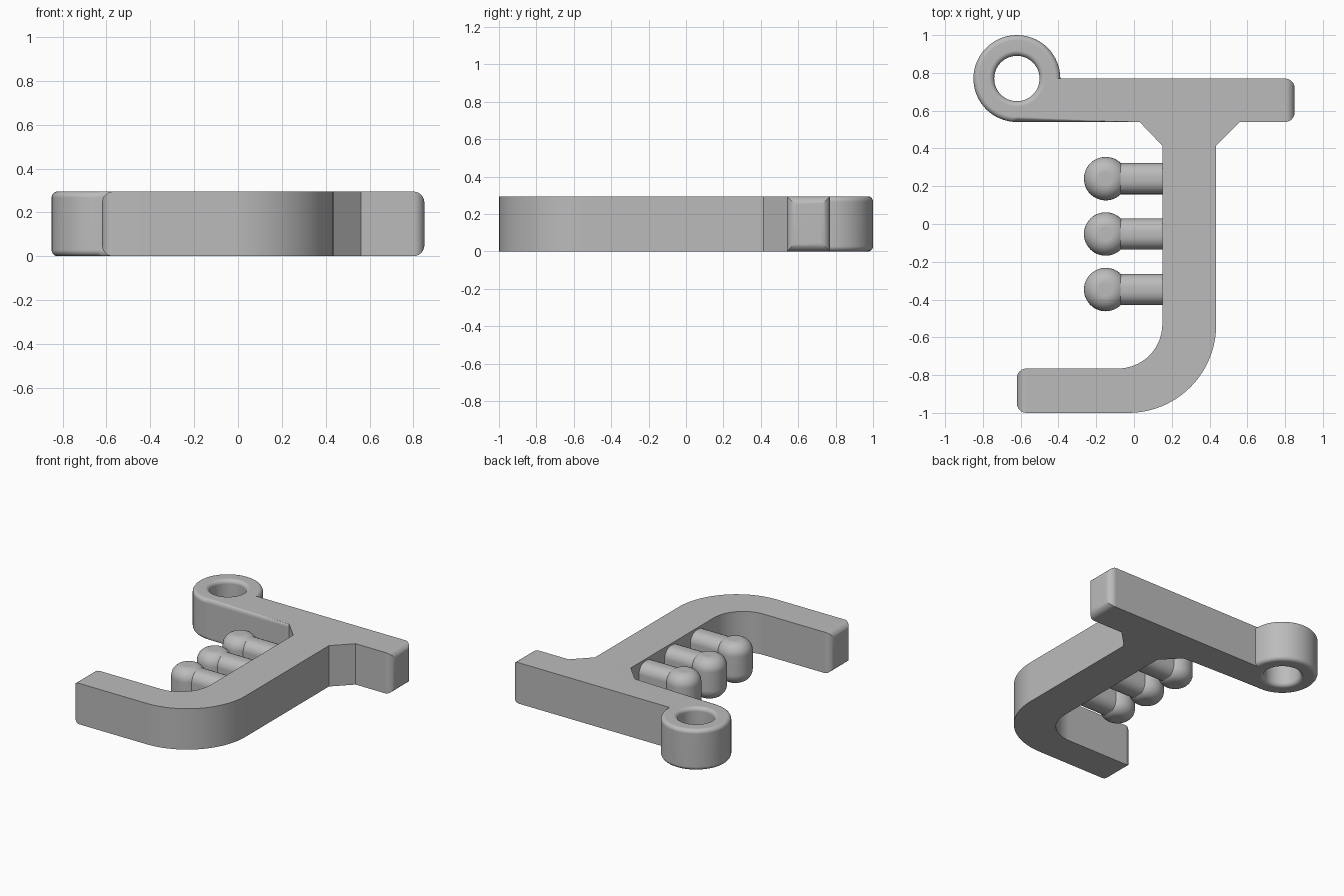
import bpy, bmesh
from math import cos, sin, radians

if "Cube" in bpy.data.objects:
    bpy.data.objects.remove(bpy.data.objects["Cube"], do_unlink=True)

H = 0.295
RING = (-0.62, 0.77)
RIM = 0.23

grey = bpy.data.materials.new("plain_grey")
grey.diffuse_color = (0.5, 0.5, 0.5, 1)
grey.use_nodes = True
grey.node_tree.nodes["Principled BSDF"].inputs["Base Color"].default_value = (0.5, 0.5, 0.5, 1)


def arc(c, r, a0, a1, n):
    return [(c[0] + r * cos(radians(a0 + (a1 - a0) * i / n)),
             c[1] + r * sin(radians(a0 + (a1 - a0) * i / n))) for i in range(n + 1)]


def round_edges(bm, edges, radius, segments=6):
    bmesh.ops.bevel(bm, geom=edges, offset=radius, segments=segments,
                    profile=0.5, affect='EDGES', clamp_overlap=True)


def finish(bm, name):
    bmesh.ops.recalc_face_normals(bm, faces=bm.faces)
    mesh = bpy.data.meshes.new(name)
    bm.to_mesh(mesh)
    bm.free()
    mesh.materials.append(grey)
    ob = bpy.data.objects.new(name, mesh)
    bpy.context.collection.objects.link(ob)
    bpy.ops.object.select_all(action='DESELECT')
    ob.select_set(True)
    bpy.context.view_layer.objects.active = ob
    bpy.ops.object.shade_smooth_by_angle(angle=radians(30))
    mod = ob.modifiers.new("even_shading", 'WEIGHTED_NORMAL')
    mod.keep_sharp = True
    return ob


# Hook body: ring, crossbar, stem and curved foot as one flat outline
upper_rim = arc(RING, RIM, 0, 180, 32)
lower_rim = arc(RING, RIM, 180, 270, 16)
upper_hole = arc(RING, 0.12, 180, 0, 32)
lower_hole = arc(RING, 0.12, 360, 180, 32)
outline = lower_rim + [(0.03, 0.54), (0.15, 0.415)]
outline += arc((-0.085, -0.53), 0.235, 0, -90, 16)
outline += [(-0.62, -0.765), (-0.62, -1.0)]
outline += arc((-0.03, -0.535), 0.465, -90, 0, 24)
outline += [(0.435, 0.415), (0.56, 0.54), (0.85, 0.54), (0.85, 0.77)]

bm = bmesh.new()
known = {}


def vert(p):
    key = (round(p[0], 4), round(p[1], 4))
    if key not in known:
        known[key] = bm.verts.new((p[0], p[1], 0))
    return known[key]


# Two faces share the ring so that its hole stays open
for loop in (upper_rim + upper_hole, outline + upper_rim[:1] + lower_hole):
    bm.faces.new([vert(p) for p in loop])
top = bmesh.ops.extrude_face_region(bm, geom=bm.faces[:])["geom"]
for v in top:
    if isinstance(v, bmesh.types.BMVert):
        v.co.z = H
bmesh.ops.recalc_face_normals(bm, faces=bm.faces)


def at_end(v):
    return v.co.x > 0.849 or (abs(v.co.x + 0.62) < 0.001 and v.co.y < -0.7)


def on_rim(e):
    a, b = e.verts
    if abs(a.co.z - b.co.z) > 0.01:
        return False
    mid = (a.co + b.co) / 2
    ring_d = [((v.co.x - RING[0]) ** 2 + (v.co.y - RING[1]) ** 2) ** 0.5 for v in e.verts]
    circle = any(all(abs(d - r) < 0.002 for d in ring_d) for r in (RIM, 0.12))
    bar = mid.x < 0 and all(abs(v.co.y - 0.54) < 0.001 for v in e.verts)
    return circle or bar


round_edges(bm, [e for e in bm.edges if at_end(e.verts[0]) and at_end(e.verts[1])], 0.05)
round_edges(bm, [e for e in bm.edges if on_rim(e)], 0.028)
finish(bm, "hook_body")

# Three pegs, each a rounded bar ending in a rounded upright knob
for i, y in enumerate((0.24, -0.053, -0.347)):
    bm = bmesh.new()
    bmesh.ops.create_cube(bm, size=1)
    for v in bm.verts:
        v.co.x = 0.005 + v.co.x * 0.31
        v.co.y = y + v.co.y * 0.165
        v.co.z = H / 2 + v.co.z * 0.267
    round_edges(bm, [e for e in bm.edges
                     if abs(e.verts[0].co.x - e.verts[1].co.x) > 0.1], 0.07)
    finish(bm, f"peg_bar_{i + 1}")

    bm = bmesh.new()
    bmesh.ops.create_cone(bm, cap_ends=True, segments=48, radius1=0.115,
                          radius2=0.115, depth=H)
    bmesh.ops.translate(bm, verts=bm.verts, vec=(-0.15, y, H / 2))
    round_edges(bm, [e for e in bm.edges
                     if abs(e.verts[0].co.z - e.verts[1].co.z) < 0.01], 0.08, 8)
    finish(bm, f"peg_knob_{i + 1}")
